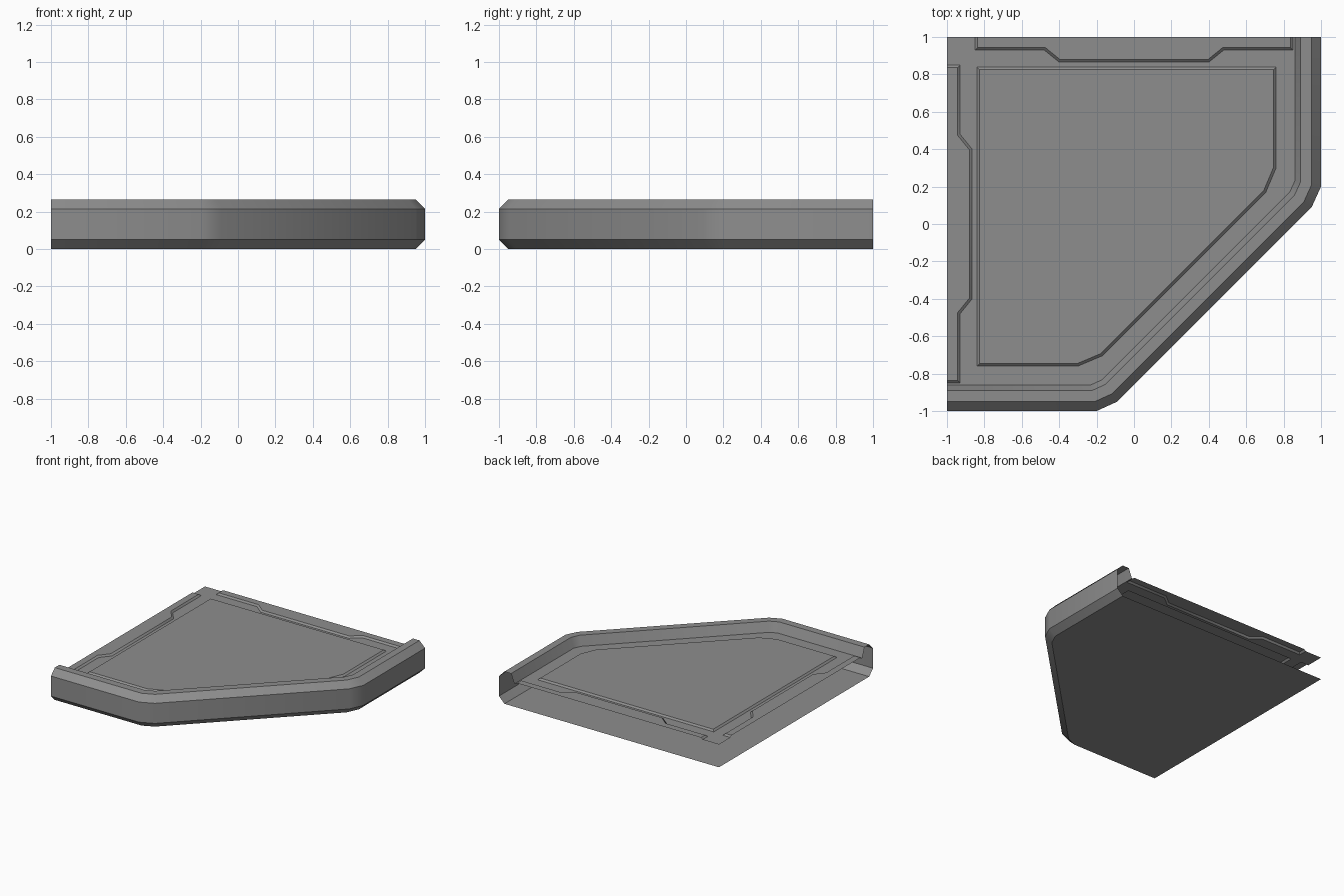
import bpy, bmesh, math
from mathutils import Vector

if "Cube" in bpy.data.objects:
    bpy.data.objects.remove(bpy.data.objects["Cube"], do_unlink=True)

FLOOR, RAISED, BEVEL = 0.187, 0.2, 0.014

grey = bpy.data.materials.new("plain grey")
grey.use_nodes = True
grey.diffuse_color = (0.27, 0.27, 0.27, 1)
grey.node_tree.nodes["Principled BSDF"].inputs["Base Color"].default_value = grey.diffuse_color


def flip(points):
    """Mirror points across the tile's diagonal, keeping them anticlockwise."""
    return [(-y, -x) for x, y in reversed(points)]


def offset(path, d, closed=False):
    """Move a path sideways to its left by d with mitred corners."""
    pts = [Vector(p) for p in path]
    n = len(pts)
    result = []
    for i, p in enumerate(pts):
        normals = []
        for a, b in ((i - 1, i), (i, i + 1)):
            if closed or (a >= 0 and b < n):
                t = (pts[b % n] - pts[a % n]).normalized()
                normals.append(Vector((-t.y, t.x)))
        m = sum(normals, Vector((0, 0))).normalized()
        result.append(tuple(p + m * d / m.dot(normals[0])))
    return result


def finish(name, bm):
    mesh = bpy.data.meshes.new(name)
    bm.to_mesh(mesh)
    bm.free()
    mesh.materials.append(grey)
    obj = bpy.data.objects.new(name, mesh)
    bpy.context.collection.objects.link(obj)
    bpy.ops.object.select_all(action='DESELECT')
    obj.select_set(True)
    bpy.context.view_layer.objects.active = obj
    bpy.ops.object.shade_smooth_by_angle(angle=math.radians(30))
    return obj


def sweep(name, path, profile, closed=False, cap=False):
    """Skin a profile of (inward offset, height) along a path."""
    bm = bmesh.new()
    rows = [[bm.verts.new((x, y, z)) for x, y in offset(path, d, closed)]
            for d, z in profile]
    n = len(path)
    for low, high in zip(rows, rows[1:]):
        for i in range(n if closed else n - 1):
            j = (i + 1) % n
            bm.faces.new((low[i], low[j], high[j], high[i]))
    if cap:
        bm.faces.new(rows[-1])
    return finish(name, bm)


def sheet(name, loops, z, up):
    """Fill flat loops, the later ones being holes."""
    bm = bmesh.new()
    for loop in loops:
        verts = [bm.verts.new((x, y, z)) for x, y in loop]
        for a, b in zip(verts, verts[1:] + verts[:1]):
            bm.edges.new((a, b))
    bmesh.ops.triangle_fill(bm, edges=bm.edges[:], use_beauty=True,
                            normal=(0, 0, up))
    bm.normal_update()
    for f in bm.faces:
        if f.normal.z * up < 0:
            f.normal_flip()
    return finish(name, bm)


# Outlines
half = [(-1, -1), (-0.2, -1), (-0.09, -0.95)]
outer = half + flip(half)
half_panel = [(-0.84, -0.76), (-0.3, -0.76), (-0.17, -0.705)]
panel = half_panel + flip(half_panel) + [(-0.84, 0.84)]
half_strip = [(-0.85, 1), (-0.85, 0.93), (-0.48, 0.93), (-0.4, 0.865)]
back = half_strip + [(-x, y) for x, y in reversed(half_strip)]
left = flip(back)

# Chamfered outer wall with its raised rim, open at the two joining sides
sweep("rim_wall", outer, [(0.05, 0), (0, 0.05), (0, 0.215), (0.05, 0.265),
                          (0.11, 0.265), (0.14, FLOOR)])

# Underside
sheet("base_plate", [offset(outer, 0.05) + [(-1, 1)]], 0, -1)

# Deck with openings for the raised areas
deck = offset(outer, 0.14) + back[::-1] + [(-1, 1)] + left[::-1]
sheet("floor_deck", [deck, panel], FLOOR, 1)

# Raised areas with sloped edges
step = [(0, FLOOR), (BEVEL, RAISED)]
sweep("centre_panel", panel, step, closed=True, cap=True)
sweep("back_strip", back, step, cap=True)
sweep("left_strip", left, step, cap=True)
